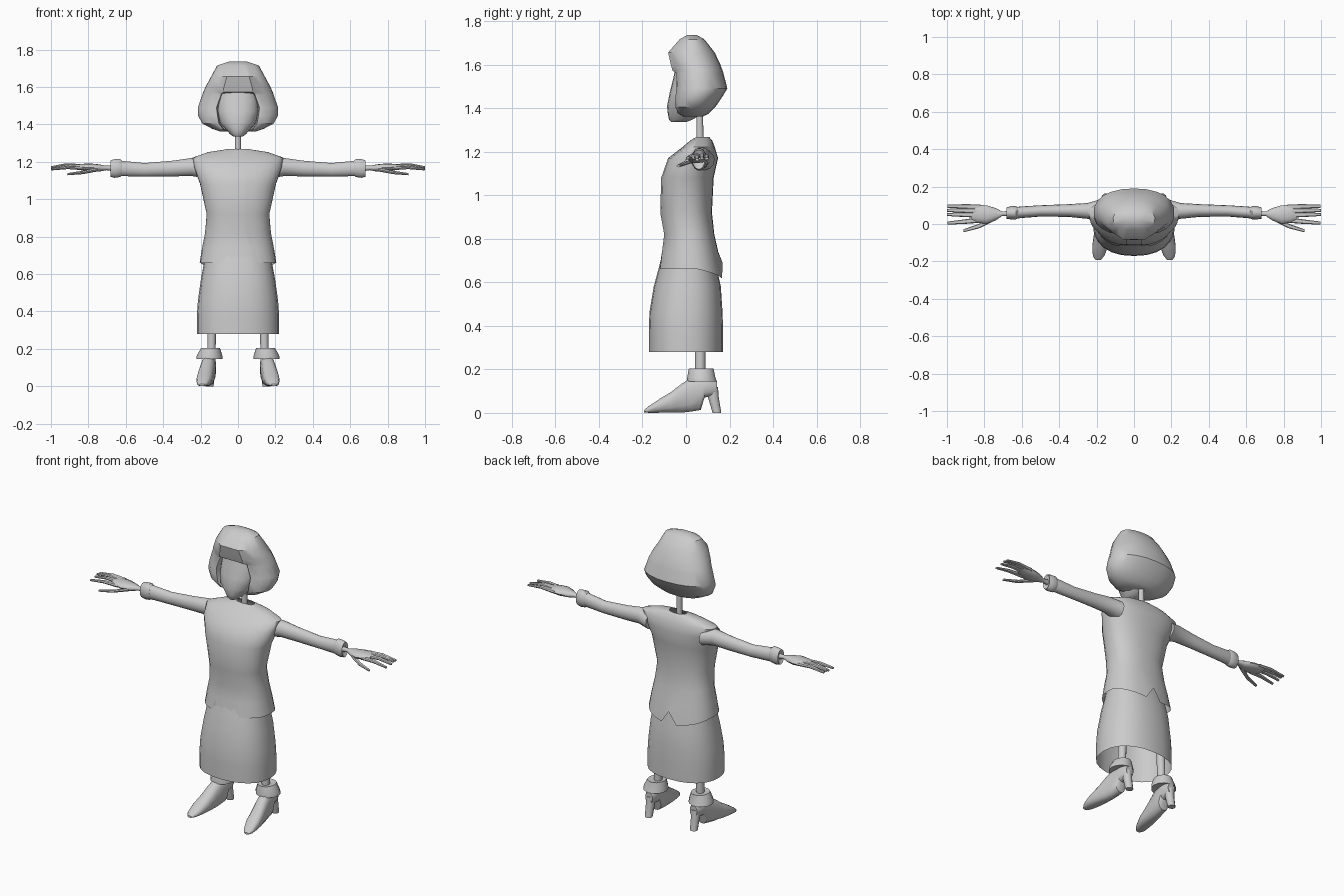
import bpy, bmesh
from math import sin, cos, pi, asin, radians


def loft(name, rings, closed=True, caps=(True, True), mirror=False, angle=40):
    """Skin a list of equally sized point rings into one object."""
    bm = bmesh.new()
    rows = [[bm.verts.new(p) for p in r] for r in rings]
    n = len(rows[0])
    for a, b in zip(rows, rows[1:]):
        for i in range(n if closed else n - 1):
            j = (i + 1) % n
            bm.faces.new((a[i], a[j], b[j], b[i]))
    if closed and caps[0]:
        bm.faces.new(rows[0])
    if closed and caps[1]:
        bm.faces.new(rows[-1])
    bmesh.ops.recalc_face_normals(bm, faces=bm.faces)
    me = bpy.data.meshes.new(name)
    bm.to_mesh(me)
    bm.free()
    ob = bpy.data.objects.new(name, me)
    bpy.context.collection.objects.link(ob)
    bpy.ops.object.select_all(action='DESELECT')
    ob.select_set(True)
    bpy.context.view_layer.objects.active = ob
    bpy.ops.object.shade_smooth_by_angle(angle=radians(angle))
    if mirror:
        m = ob.modifiers.new("mirror", 'MIRROR')
        m.merge_threshold = 0.0005
    return ob


def spow(v, e):
    return (1 if v >= 0 else -1) * abs(v) ** e


def body_pt(z, w, yf, yb, a, n=2.3, yc=0.5):
    """Point on a flattened oval: a=0 is the front, a=pi the back."""
    mid = yf + (yb - yf) * yc
    c = spow(cos(a), 2 / n)
    y = mid - c * (mid - yf) if c > 0 else mid - c * (yb - mid)
    return (w * spow(sin(a), 2 / n), y, z)


def oval(rows, segs=24, n=2.3):
    return [[body_pt(*r, 2 * pi * i / segs, n) for i in range(segs)] for r in rows]


def limb(name, secs, segs=10, **kw):
    """Tube running along x: sections are x, y, z, y radius, z radius."""
    return loft(name, [[(x, y + ry * cos(2 * pi * i / segs), z + rz * sin(2 * pi * i / segs))
                        for i in range(segs)] for x, y, z, ry, rz in secs], mirror=True, **kw)


def post(name, secs, segs=12, mirror=True):
    """Upright tube: sections are z, x, y, x radius, y radius."""
    return loft(name, [[(x + rx * cos(2 * pi * i / segs), y + ry * sin(2 * pi * i / segs), z)
                        for i in range(segs)] for z, x, y, rx, ry in secs], mirror=mirror)


# Jacket: half shell with an open front, mirrored
jacket = [  # z, half width, front y, back y, half opening
    (1.268, .055, .045, .105, .03), (1.252, .16, .02, .12, .035),
    (1.222, .243, -.015, .132, .035), (1.17, .235, -.083, .147, .037),
    (1.08, .203, -.115, .127, .038), (.92, .168, -.12, .119, .038),
    (.82, .177, -.102, .13, .042), (.74, .192, -.115, .148, .065),
    (.66, .205, -.128, .168, .087)]
SEG = 14


def front_angle(w, gap):
    return asin((gap / w) ** 1.15)


rings = []
for k, (z, w, yf, yb, g) in enumerate(jacket):
    a0 = front_angle(w, g)
    ring = []
    for i in range(SEG + 1):
        x, y, zz = body_pt(z, w, yf, yb, a0 + (pi - a0) * i / SEG)
        if k == len(jacket) - 1:          # dipping back hem with a notch
            t = i / SEG
            zz += -.045 * max(0, (t - .5) / .45) if i < SEG else .03
        ring.append((x, y, zz))
    rings.append(ring)
loft("jacket", rings, closed=False, mirror=True)

# Dress front visible between the jacket edges
rings = []
for z, w, yf, yb, g in jacket:
    a1 = front_angle(w, min(g + .015, w * .95))
    rings.append([body_pt(z, w - .003, yf + .005, yb, a1 * i / 3) for i in range(4)])
loft("blouse_front", rings, closed=False, mirror=True)

# Skirt, open underneath
loft("skirt", oval([(.74, .175, -.106, .13), (.67, .18, -.124, .14), (.58, .197, -.148, .16),
                    (.46, .214, -.168, .168), (.38, .22, -.171, .17), (.28, .22, -.171, .17)]),
     caps=(False, False))

# Neck
post("neck", [(1.22, 0, .065, .017, .017), (1.40, 0, .062, .015, .015)], mirror=False)

# Face with a narrow chin
loft("face", oval([(1.60, .085, -.045, .06), (1.53, .105, -.06, .08), (1.47, .11, -.075, .09),
                   (1.41, .098, -.087, .09), (1.37, .062, -.083, .07), (1.347, .042, -.078, .03),
                   (1.335, .025, -.068, 0)], 20, 2.1))

# Bobbed hair: half rings with a recess round the face, mirrored to full rings
hair = [  # z, half width, front y, back y, opening half width, recess y
    (1.735, .05, .005, .05, .02, .005), (1.715, .112, -.03, .085, .04, -.03),
    (1.655, .145, -.082, .132, .06, -.082), (1.60, .175, -.07, .158, .075, -.07),
    (1.572, .187, -.062, .168, .08, -.062), (1.56, .192, -.06, .172, .09, .0),
    (1.49, .216, -.062, .19, .115, .0), (1.45, .217, -.066, .166, .11, .0),
    (1.405, .192, -.066, .135, .102, .0), (1.375, .135, -.055, .105, .08, .0),
    (1.362, .095, -.03, .08, .065, .01)]
rings = []
for z, w, yf, yb, g, rec in hair:
    a0 = asin(min(.9, (g + .015) / w)) * .95
    half = [(0, rec, z), (g * .93, rec, z), (g, min(rec, yf + .018), z)]
    half += [body_pt(z, w, yf, yb, a0 + (pi - a0) * i / 9, 2.2) for i in range(10)]
    half[-1] = (0, half[-1][1], z)
    rings.append(half + [(-x, y, zz) for x, y, zz in half[-2:0:-1]])
loft("hair", rings, angle=35)

# Sleeves and cuffs
limb("sleeve", [(.18, .07, 1.162, .062, .05), (.25, .07, 1.172, .042, .049),
                (.35, .072, 1.164, .034, .043), (.5, .07, 1.157, .03, .037),
                (.6, .063, 1.163, .031, .041), (.63, .06, 1.165, .031, .043)], 14)
limb("sleeve_cuff", [(.62, .06, 1.166, .03, .04), (.632, .06, 1.167, .035, .05),
                     (.66, .06, 1.164, .035, .051), (.682, .058, 1.164, .03, .045),
                     (.672, .058, 1.164, .02, .03)], 14)

# Hands
limb("palm", [(.66, .056, 1.165, .014, .016), (.705, .055, 1.167, .012, .012),
              (.74, .052, 1.167, .033, .019), (.79, .05, 1.169, .05, .022),
              (.84, .055, 1.172, .046, .017), (.87, .06, 1.173, .038, .01)], 12)
for name, path in {
        "little_finger": ((.82, .09, 1.172), (.91, .094, 1.178), (.998, .095, 1.168)),
        "ring_finger": ((.82, .07, 1.176), (.92, .072, 1.183), (1.0, .073, 1.17)),
        "middle_finger": ((.82, .048, 1.174), (.92, .05, 1.176), (1.0, .051, 1.163)),
        "index_finger": ((.82, .022, 1.166), (.91, .012, 1.17), (.997, .005, 1.16)),
        "thumb": ((.75, .03, 1.16), (.83, -.012, 1.143), (.912, -.036, 1.134))}.items():
    limb(name, [(*p, r, r * .75) for p, r in zip(path, (.015, .012, .008))], 8)

# Legs and boot cuffs
post("leg", [(.16, .143, .065, .022, .024), (.5, .135, .065, .025, .025)])
post("boot_cuff", [(.2, .145, .07, .025, .03), (.205, .147, .07, .05, .058),
                   (.165, .152, .07, .068, .066), (.145, .153, .073, .07, .07),
                   (.147, .153, .073, .045, .05)], 14)

# Shoes: sections along y, then the heel
shoe = [  # y, centre x, half width, bottom z, top z
    (-.193, .192, .014, .002, .013), (-.17, .189, .031, 0, .032), (-.12, .181, .042, 0, .066),
    (-.07, .174, .043, 0, .096), (-.02, .166, .041, 0, .135), (.02, .16, .04, .004, .16),
    (.068, .155, .038, .012, .17), (.085, .154, .037, .07, .165), (.12, .152, .034, .075, .16),
    (.143, .15, .024, .085, .145)]
loft("shoe", [[(cx + w * spow(cos(2 * pi * i / 14), .8),
                y, (b + t) / 2 + (t - b) / 2 * spow(sin(2 * pi * i / 14), .8))
               for i in range(14)] for y, cx, w, b, t in shoe], mirror=True)
post("shoe_heel", [(.12, .152, .12, .03, .028), (.07, .152, .126, .025, .026),
                   (0, .152, .142, .022, .021)], 10)
